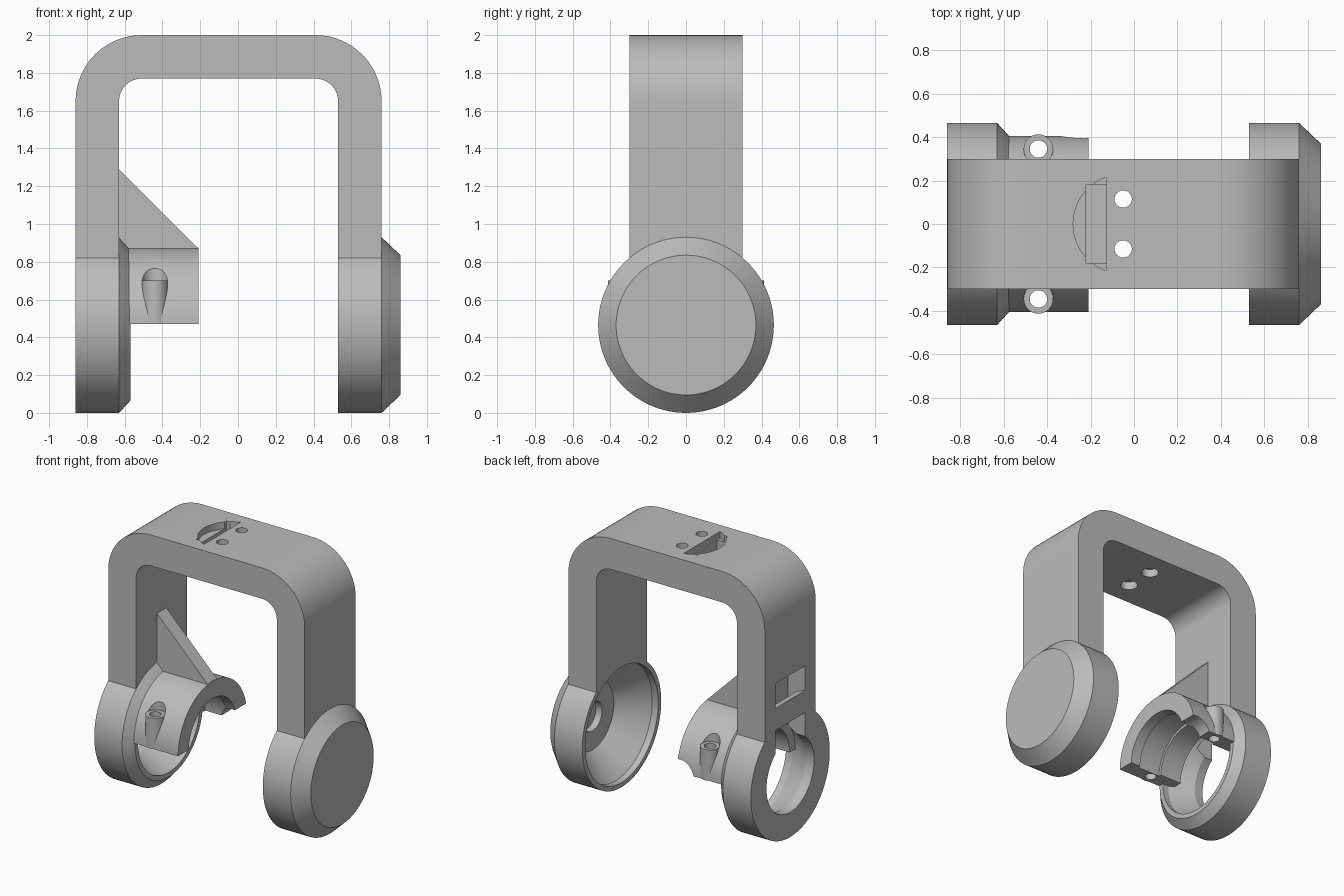
import bpy, bmesh
from math import cos, sin, pi, radians
from mathutils import Vector

cube = bpy.data.objects.get("Cube")
if cube:
    bpy.data.objects.remove(cube, do_unlink=True)

grey = bpy.data.materials.new("plain grey")
grey.use_nodes = True
GREY = (0.5, 0.5, 0.5, 1)
grey.diffuse_color = GREY
grey.node_tree.nodes["Principled BSDF"].inputs["Base Color"].default_value = GREY

HUB = 0.465      # hub centre height and radius
BARREL = 0.405   # barrel outer radius
BORE = 0.28


def finish(name, bm):
    bmesh.ops.recalc_face_normals(bm, faces=bm.faces)
    mesh = bpy.data.meshes.new(name)
    bm.to_mesh(mesh)
    bm.free()
    mesh.materials.append(grey)
    obj = bpy.data.objects.new(name, mesh)
    bpy.context.collection.objects.link(obj)
    return obj


def prism(name, axis, pts, lo, hi):
    """Extrude a 2D outline along one axis from lo to hi."""
    place = {"x": lambda p, t: (t, p[0], p[1]),
             "y": lambda p, t: (p[0], t, p[1]),
             "z": lambda p, t: (p[0], p[1], t)}[axis]
    bm = bmesh.new()
    face = bm.faces.new([bm.verts.new(place(p, lo)) for p in pts])
    out = bmesh.ops.extrude_face_region(bm, geom=[face])
    verts = [v for v in out["geom"] if isinstance(v, bmesh.types.BMVert)]
    shift = Vector(place((0, 0), hi - lo))
    bmesh.ops.translate(bm, verts=verts, vec=shift)
    return finish(name, bm)


def arc(cx, cy, r, a0, a1, n):
    angles = [radians(a0 + (a1 - a0) * i / n) for i in range(n + 1)]
    return [(cx + r * cos(a), cy + r * sin(a)) for a in angles]


def box(name, x, y, z):
    return prism(name, "z", [(x[0], y[0]), (x[1], y[0]), (x[1], y[1]), (x[0], y[1])], *z)


def rod(name, axis, centre, r, lo, hi, n=32):
    return prism(name, axis, arc(*centre, r, 0, 360, n)[:-1], lo, hi)


def lathe(name, profile, n=96):
    """Spin (x, radius) points, capped at both ends, about the hub axis."""
    bm = bmesh.new()
    rings = [[bm.verts.new((x, r * cos(2 * pi * i / n), HUB + r * sin(2 * pi * i / n)))
              for i in range(n)] for x, r in profile]
    for a, b in zip(rings, rings[1:]):
        for i in range(n):
            j = (i + 1) % n
            bm.faces.new((a[i], a[j], b[j], b[i]))
    bm.faces.new(rings[0])
    bm.faces.new(rings[-1])
    return finish(name, bm)


def combine(target, tool, operation):
    mod = target.modifiers.new("combine", "BOOLEAN")
    mod.operation = operation
    mod.solver = "EXACT"
    mod.object = tool
    bpy.context.view_layer.objects.active = target
    bpy.ops.object.modifier_apply(modifier=mod.name)
    bpy.data.objects.remove(tool, do_unlink=True)


def add(tool):
    combine(body, tool, "UNION")


def cut(tool):
    combine(body, tool, "DIFFERENCE")


# Arched handle with rounded corners
outer = arc(0.41, 1.65, 0.35, 0, 90, 16) + arc(-0.51, 1.65, 0.35, 90, 180, 16)
inner = arc(-0.51, 1.65, 0.12, 180, 90, 10) + arc(0.41, 1.65, 0.12, 90, 0, 10)
body = prism("bracket", "y",
             [(0.76, HUB)] + outer + [(-0.86, HUB), (-0.63, HUB)] + inner + [(0.53, HUB)],
             -0.3, 0.3)

# Hubs with chamfered faces
add(lathe("open_hub", [(-0.86, HUB), (-0.63, HUB), (-0.57, 0.40)]))
add(lathe("closed_hub", [(0.53, HUB), (0.76, HUB), (0.86, 0.37)]))

# Hollow the hubs
cut(lathe("open_hub_cavity", [(-0.9, BORE), (-0.79, BORE), (-0.62, 0.365), (-0.5, 0.365)]))
cut(lathe("closed_hub_cavity", [(0.5, 0.43), (0.58, 0.43), (0.77, 0.25)]))
cut(rod("closed_hub_socket", "x", (0, HUB), 0.11, 0.7, 0.82))

# Half barrel, screw bosses and gusset
add(prism("half_barrel", "x", arc(0, 0.47, BARREL, 0, 180, 48), -0.66, -0.21))
for y in (-0.345, 0.345):
    add(rod("screw_boss", "z", (-0.44, y), 0.068, 0.47, 0.70))
add(prism("gusset", "y", [(-0.66, 1.29), (-0.63, 1.29), (-0.21, 0.87), (-0.21, 0.80), (-0.66, 0.80)],
          -0.055, 0.055))

# Barrel bore, groove, screw holes and cable notch
cut(lathe("barrel_bore", [(-0.75, BORE), (-0.48, BORE), (-0.48, 0.30),
                          (-0.29, 0.30), (-0.29, BORE), (-0.1, BORE)]))
for y in (-0.345, 0.345):
    cut(rod("counterbore", "z", (-0.44, y), 0.068, 0.70, 0.9))
    cut(rod("screw_hole", "z", (-0.44, y), 0.04, 0.4, 0.8))
cut(rod("cable_notch", "y", (-0.23, 0.44), 0.12, 0.15, 0.5))

# Strap channel through the open-hub leg
cut(prism("strap_channel", "y",
          [(-0.9, 1.21), (-0.72, 1.21), (-0.72, 0.65), (-0.9, 0.65),
           (-0.9, 0.86), (-0.79, 0.86), (-0.79, 1.0), (-0.9, 1.04)], -0.175, 0.175))

# Recess and mounting holes in the top
cut(prism("top_recess", "z", arc(-0.051, 0, 0.229, 110, 250, 24), 1.95, 2.1))
cut(box("recess_pocket", (-0.22, -0.13), (-0.18, 0.18), (1.88, 2.1)))
for y in (-0.115, 0.115):
    cut(rod("mount_hole", "z", (-0.05, y), 0.04, 1.7, 2.1))
    cut(rod("mount_counterbore", "z", (-0.05, y), 0.06, 1.7, 1.83))

# Smooth curves, sharp edges
bpy.ops.object.select_all(action="DESELECT")
body.select_set(True)
bpy.context.view_layer.objects.active = body
bpy.ops.object.shade_smooth_by_angle(angle=radians(25))
